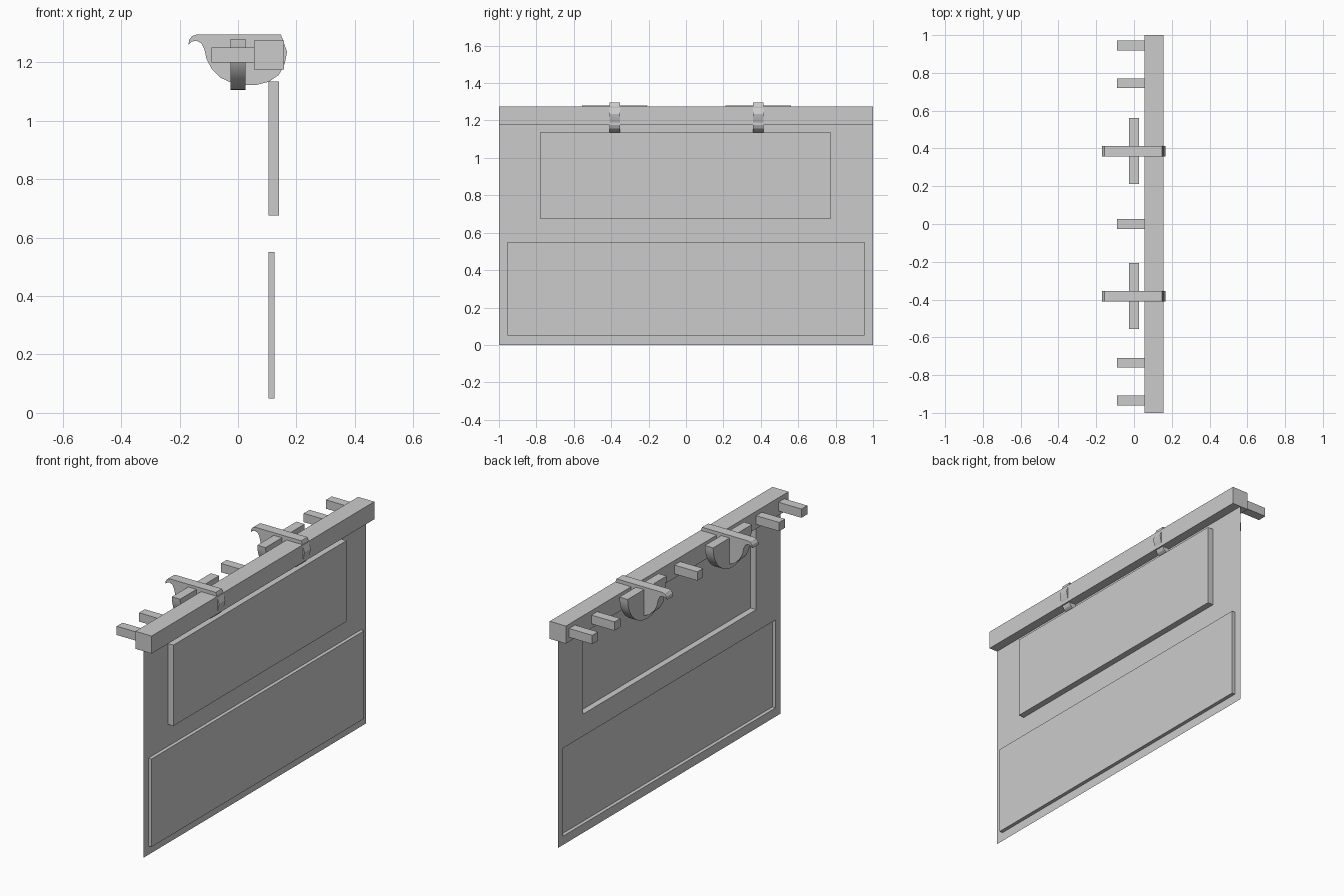
import bpy, bmesh, math

cube = bpy.data.objects.get("Cube")
if cube:
    bpy.data.objects.remove(cube, do_unlink=True)

grey = bpy.data.materials.new("plain_grey")
grey.use_nodes = True
grey.diffuse_color = (0.6, 0.6, 0.6, 1)
grey.node_tree.nodes["Principled BSDF"].inputs["Base Color"].default_value = (0.6, 0.6, 0.6, 1)


def finish(name, bm, normals=True):
    if normals:
        bmesh.ops.recalc_face_normals(bm, faces=bm.faces)
    mesh = bpy.data.meshes.new(name)
    bm.to_mesh(mesh)
    bm.free()
    mesh.materials.append(grey)
    obj = bpy.data.objects.new(name, mesh)
    bpy.context.collection.objects.link(obj)
    return obj


def box(name, low, high):
    bm = bmesh.new()
    bmesh.ops.create_cube(bm, size=1)
    for v in bm.verts:
        v.co = [(a + b) / 2 + c * (b - a) for a, b, c in zip(low, high, v.co)]
    return finish(name, bm)


def prism(name, points, offset):
    """Extrude a closed outline of 3D points along an offset."""
    bm = bmesh.new()
    face = bm.faces.new([bm.verts.new(p) for p in points])
    ext = bmesh.ops.extrude_face_region(bm, geom=[face], use_keep_orig=True)
    bmesh.ops.translate(bm, vec=offset, verts=[g for g in ext["geom"] if isinstance(g, bmesh.types.BMVert)])
    obj = finish(name, bm)
    bpy.ops.object.select_all(action="DESELECT")
    obj.select_set(True)
    bpy.context.view_layer.objects.active = obj
    bpy.ops.object.shade_smooth_by_angle(angle=math.radians(25))
    return obj


# Thin hanging sheet with two pressed-out rectangular panels
SHEET_X = 0.105
panels = [(-0.955, 0.955, 0.05, 0.55, 0.02), (-0.78, 0.775, 0.675, 1.135, 0.035)]
ys = sorted({-1, 1, *[y for p in panels for y in p[:2]]})
zs = sorted({0, 1.18, *[z for p in panels for z in p[2:4]]})
bm = bmesh.new()
grid = [[bm.verts.new((SHEET_X, y, z)) for z in zs] for y in ys]
for i in range(len(ys) - 1):
    for j in range(len(zs) - 1):
        bm.faces.new((grid[i][j], grid[i + 1][j], grid[i + 1][j + 1], grid[i][j + 1]))
for y0, y1, z0, z1, depth in panels:
    region = []
    for f in bm.faces:
        c = f.calc_center_median()
        if y0 < c.y < y1 and z0 < c.z < z1:
            region.append(f)
    ext = bmesh.ops.extrude_face_region(bm, geom=region)
    bmesh.ops.translate(bm, vec=(depth, 0, 0), verts=[g for g in ext["geom"] if isinstance(g, bmesh.types.BMVert)])
    leftover = [f for f in region if f.is_valid]
    if leftover:
        bmesh.ops.delete(bm, geom=leftover, context="FACES")
finish("sheet", bm)

# Top rail and its pegs
box("top_rail", (0.055, -1, 1.175), (0.157, 1, 1.275))
for i, y in enumerate((-0.935, -0.735, 0, 0.745, 0.945)):
    box(f"peg_{i + 1}", (-0.09, y - 0.026, 1.2), (0.06, y + 0.026, 1.25))

# Two hooked clamps, each with a half-disc cross piece
outline = [(-0.142, 1.295), (0.147, 1.295), (0.168, 1.235), (0.16, 1.195), (0.14, 1.157),
           (0.105, 1.133), (0.065, 1.123), (0.03, 1.122), (-0.02, 1.129), (-0.06, 1.147),
           (-0.09, 1.177), (-0.108, 1.212), (-0.115, 1.245), (-0.125, 1.265), (-0.142, 1.274),
           (-0.158, 1.271), (-0.17, 1.26), (-0.167, 1.277), (-0.157, 1.29)]
for side, y in (("front", -0.382), ("back", 0.386)):
    prism(f"{side}_clamp_plate", [(x, y - 0.028, z) for x, z in outline], (0, 0.056, 0))
    arc = [math.pi * k / 24 for k in range(25)]
    prism(f"{side}_cross_piece",
          [(-0.026, y + 0.175 * math.cos(a), 1.28 - 0.175 * math.sin(a)) for a in arc], (0.052, 0, 0))
